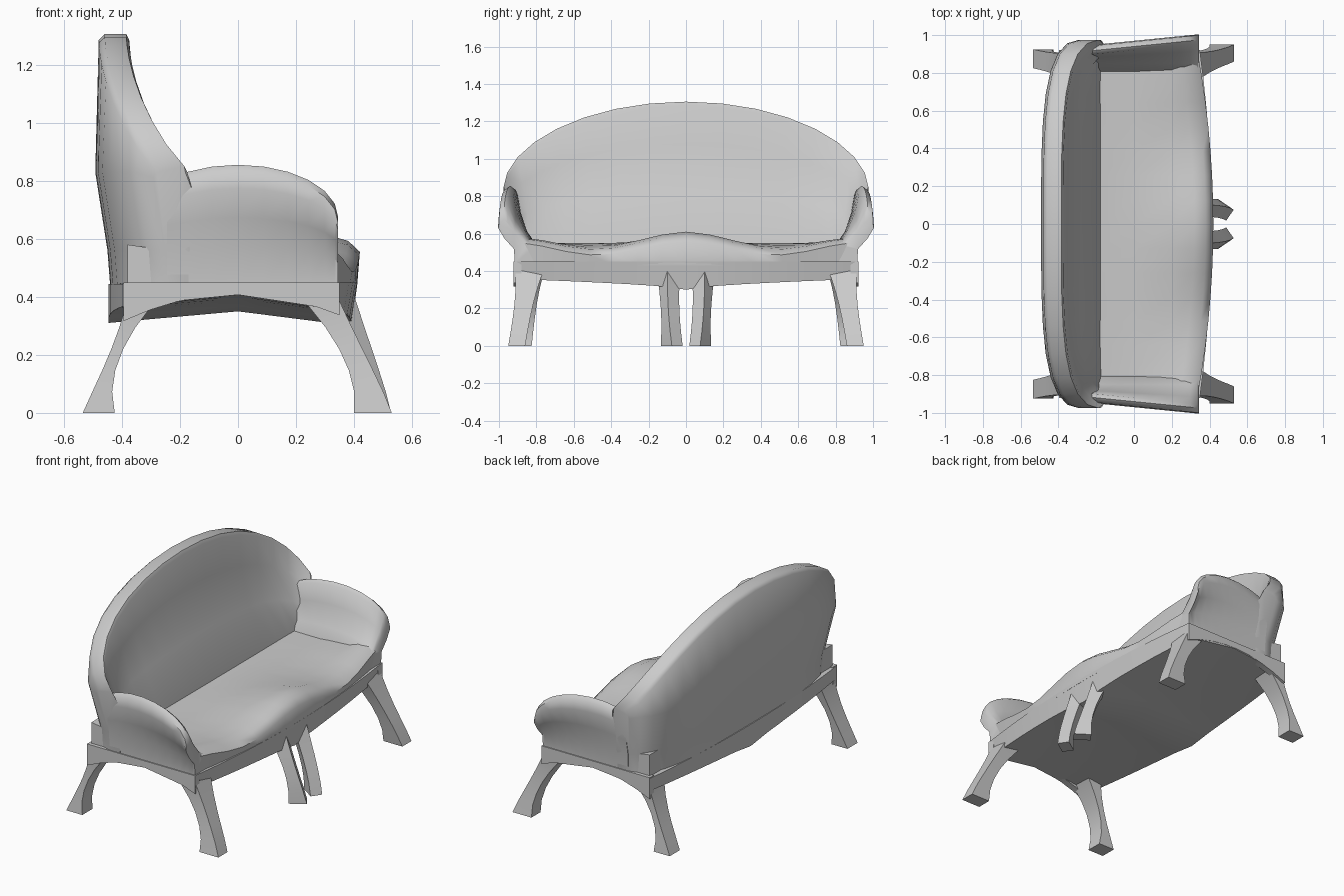
import bpy, bmesh
from math import sin, cos, pi, radians

cube = bpy.data.objects.get("Cube")
if cube:
    bpy.data.objects.remove(cube, do_unlink=True)

COLOUR = (0.6, 0.6, 0.6, 1)
grey = bpy.data.materials.new("light grey")
grey.use_nodes = True
grey.diffuse_color = COLOUR
grey.node_tree.nodes["Principled BSDF"].inputs["Base Color"].default_value = COLOUR


def loft(name, sections, angle):
    """Skin matching closed sections, with capped ends."""
    bm = bmesh.new()
    rings = [[bm.verts.new(point) for point in section] for section in sections]
    count = len(rings[0])
    for near, far in zip(rings, rings[1:]):
        for i in range(count):
            j = (i + 1) % count
            bm.faces.new((near[i], near[j], far[j], far[i]))
    bm.faces.new(rings[0])
    bm.faces.new(rings[-1])
    bmesh.ops.recalc_face_normals(bm, faces=bm.faces)
    mesh = bpy.data.meshes.new(name)
    bm.to_mesh(mesh)
    bm.free()
    mesh.materials.append(grey)
    part = bpy.data.objects.new(name, mesh)
    bpy.context.collection.objects.link(part)
    bpy.ops.object.select_all(action='DESELECT')
    part.select_set(True)
    bpy.context.view_layer.objects.active = part
    bpy.ops.object.shade_smooth_by_angle(angle=radians(angle))


def flip(section):
    return [(x, -y, z) for x, y, z in section]


def both_sides(name, sections, angle):
    loft("left_" + name, sections, angle)
    loft("right_" + name, [flip(section) for section in sections], angle)


def spread(start, end, steps):
    """Evenly spaced values, both ends included."""
    return [start + (end - start) * i / steps for i in range(steps + 1)]


# Backrest: an arched crest whose ends wrap forward
def back_section(turn):
    y, arch = 0.975 * sin(turn), abs(cos(turn))
    wrap = 0.2 * (1 - arch) ** 1.7
    top = 0.85 + 0.455 * arch ** 1.1
    outer, rim = wrap - 0.48, wrap - 0.375
    low = y * 0.94
    rise = top - 0.55
    belly = min(0.83, top - 0.04)
    return [(outer + 0.04, low, 0.43),
            (outer + 0.03, low, 0.56),
            (outer - 0.012, y, belly),
            (outer, y, top - 0.02),
            (outer + 0.02, y, top),
            (rim - 0.01, y, top),
            (rim, y, top - 0.02),
            (rim + 0.02, y * 0.97, top - rise * 0.3),
            (max(rim + 0.07, -0.28), low, top - rise * 0.65),
            (-0.17, low, 0.53),
            (-0.17, low, 0.43)]


loft("backrest", [back_section(turn) for turn in spread(-pi / 2, pi / 2, 16)], 50)


# Seat cushion: bowed front with a wavy rolled edge
def seat_section(y):
    front = 0.42 - 0.1 * y * y
    nose = 0.52 + 0.035 * cos(2 * pi * y / 0.95)
    crest = nose + 0.055 - 0.03 * abs(y)
    return [(-0.38, y, 0.43),
            (-0.38, y, 0.58),
            (-0.18, y, 0.55),
            (0, y, 0.55),
            (0.2, y, (crest + 0.55) / 2),
            (front - 0.1, y, crest),
            (front - 0.04, y, (crest + nose) / 2 + 0.01),
            (front, y, nose),
            (front - 0.01, y, 0.43)]


loft("seat", [seat_section(y) for y in spread(-0.9, 0.9, 14)], 60)


# Apron under the upholstery, deepest in the middle
def apron_section(y):
    back = 0.06 * y * y - 0.447
    front = 0.412 - 0.075 * y * y
    bottom = 0.3 + 0.06 * abs(y) ** 0.6
    return [(back, y, 0.445),
            (back, y, bottom + 0.01),
            (0, y, bottom + 0.05),
            (front - 0.02, y, bottom),
            (front, y, 0.45)]


loft("apron", [apron_section(y) for y in spread(-0.92, 0.92, 12)], 35)


# Arms: rounded at the front and flared outward
def arm_section(turn):
    x, top = 0.345 * sin(turn), 0.675 + 0.18 * cos(turn)
    lean = 0.025 + 0.1 * x
    rise = top - 0.45
    return [(x, 0.8, 0.44),
            (x, 0.915, 0.44),
            (x, 0.92, 0.45 + rise * 0.3),
            (x, 0.935 + lean * 0.6, 0.45 + rise * 0.55),
            (x, 0.945 + lean, 0.45 + rise * 0.8),
            (x, 0.94 + lean, top - 0.02),
            (x, 0.915 + lean, top),
            (x, 0.895 + lean, top - 0.015),
            (x, 0.88 + lean * 0.6, 0.45 + rise * 0.7),
            (x, 0.85, 0.45 + rise * 0.4),
            (x, 0.8, 0.54)]


both_sides("arm", [arm_section(turn) for turn in spread(-pi / 4, pi / 2, 9)], 50)


# Curved legs: pinched at the ankle, widening into the rail
def leg(name, foot_x, foot_y, reach, lean, thin, flare, depth, grow, twist=0):
    sections = []
    for t in spread(0, 1, 6):
        x = foot_x + reach * t ** 1.5
        y = foot_y + lean * t
        half = thin + flare * (1 - 2.2 * t) ** 2
        deep = depth + grow * t ** 3
        corners = [(-half, -deep), (half, -deep), (half, deep), (-half, deep)]
        sections.append([(x + u * cos(twist) - v * sin(twist),
                          y + u * sin(twist) + v * cos(twist),
                          0.44 * t) for u, v in corners])
    both_sides(name, sections, 40)


leg("front_leg", foot_x=0.465, foot_y=0.905, reach=-0.215, lean=-0.075,
    thin=0.04, flare=0.025, depth=0.045, grow=0.04)
leg("back_leg", foot_x=-0.48, foot_y=0.875, reach=0.18, lean=-0.045,
    thin=0.02, flare=0.035, depth=0.05, grow=0.035)
leg("middle_leg", foot_x=0.465, foot_y=0.076, reach=-0.15, lean=0.02,
    thin=0.035, flare=0.017, depth=0.035, grow=0.01, twist=-0.6)


# Side rails with an arched lower edge
def rail_section(x):
    bottom = 0.41 - 0.6 * x * x
    return [(x, 0.88, bottom), (x, 0.922, bottom), (x, 0.922, 0.45), (x, 0.88, 0.45)]


both_sides("side_rail", [rail_section(x) for x in spread(-0.395, 0.35, 8)], 40)
